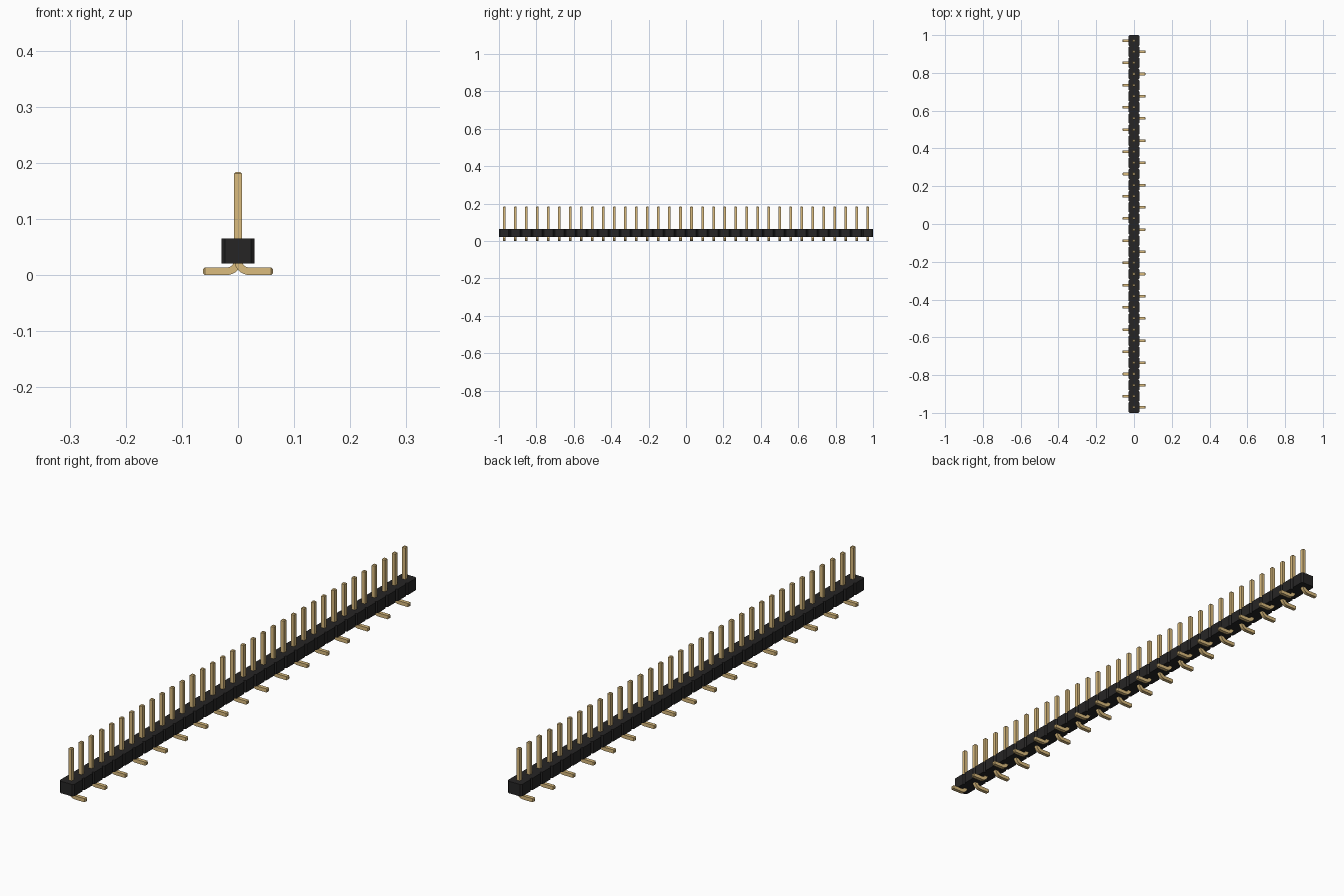
import bpy
import bmesh
import math
from mathutils import Vector

if "Cube" in bpy.data.objects:
    bpy.data.objects.remove(bpy.data.objects["Cube"], do_unlink=True)

COUNT = 34
PITCH = 2 / COUNT
HALF = 0.0295        # half width of the housing
CHAMFER = 0.0065     # corner cut of each housing section
BOTTOM, TOP = 0.021, 0.065
PIN = 0.0067         # half thickness of a pin
PIN_TOP, LEG_END = 0.184, 0.062
BEND = 0.0205        # centreline radius of the pin bend
TIP = 0.003


def material(name, colour, roughness):
    mat = bpy.data.materials.new(name)
    mat.use_nodes = True
    mat.diffuse_color = (*colour, 1)
    shader = next(n for n in mat.node_tree.nodes if n.type == 'BSDF_PRINCIPLED')
    shader.inputs["Base Color"].default_value = (*colour, 1)
    shader.inputs["Roughness"].default_value = roughness
    return mat


def finish(name, bm, mat):
    bmesh.ops.recalc_face_normals(bm, faces=bm.faces)
    mesh = bpy.data.meshes.new(name)
    bm.to_mesh(mesh)
    bm.free()
    mesh.materials.append(mat)
    obj = bpy.data.objects.new(name, mesh)
    bpy.context.collection.objects.link(obj)
    return obj


black = material("black plastic", (0.0195, 0.0187, 0.0187), 0.6)
gold = material("gold metal", (0.708, 0.503, 0.21), 0.5)

# Housing: a row of chamfered sections extruded from one outline
edge = []
for i in range(COUNT):
    y = -1 + i * PITCH
    edge += [(HALF - CHAMFER, y), (HALF, y + CHAMFER), (HALF, y + PITCH - CHAMFER)]
edge.append((HALF - CHAMFER, 1))
outline = edge + [(-x, y) for x, y in reversed(edge)]
bm = bmesh.new()
base = bm.faces.new([bm.verts.new((x, y, BOTTOM)) for x, y in outline])
top = bmesh.ops.extrude_face_region(bm, geom=[base])["geom"]
bmesh.ops.translate(bm, vec=(0, 0, TOP - BOTTOM),
                    verts=[v for v in top if isinstance(v, bmesh.types.BMVert)])
finish("housing", bm, black)

# Pin centreline: (x, z, direction angle from straight down, thickness scale)
path = [(0, PIN_TOP, 0, 0.6), (0, PIN_TOP - TIP, 0, 1)]
for k in range(9):
    a = math.pi / 2 * k / 8
    path.append((BEND * (1 - math.cos(a)), PIN + BEND * (1 - math.sin(a)), a, 1))
path += [(LEG_END - TIP, PIN, math.pi / 2, 1), (LEG_END, PIN, math.pi / 2, 0.6)]


def build_pin(name):
    """Sweep a square section along the centreline."""
    bm = bmesh.new()
    rings = []
    for x, z, a, scale in path:
        side = Vector((math.cos(a), 0, math.sin(a))) * PIN * scale
        depth = Vector((0, PIN * scale, 0))
        centre = Vector((x, 0, z))
        rings.append([bm.verts.new(centre + side * s + depth * d)
                      for s, d in ((1, 1), (-1, 1), (-1, -1), (1, -1))])
    for r, s in zip(rings, rings[1:]):
        for j in range(4):
            bm.faces.new((r[j], r[(j + 1) % 4], s[(j + 1) % 4], s[j]))
    bm.faces.new(rings[0])
    bm.faces.new(rings[-1])
    return finish(name, bm, gold)


# Pins: legs point alternately to the left and the right
first = build_pin("pin_1")
for i in range(COUNT):
    pin = first if i == 0 else bpy.data.objects.new(f"pin_{i + 1}", first.data)
    if i:
        bpy.context.collection.objects.link(pin)
    pin.location.y = -1 + (i + 0.5) * PITCH
    pin.rotation_euler.z = math.pi * (i % 2)

# Smooth the bends while keeping the edges sharp
bpy.ops.object.select_all(action='DESELECT')
first.select_set(True)
bpy.context.view_layer.objects.active = first
bpy.ops.object.shade_smooth_by_angle(angle=math.radians(25))
